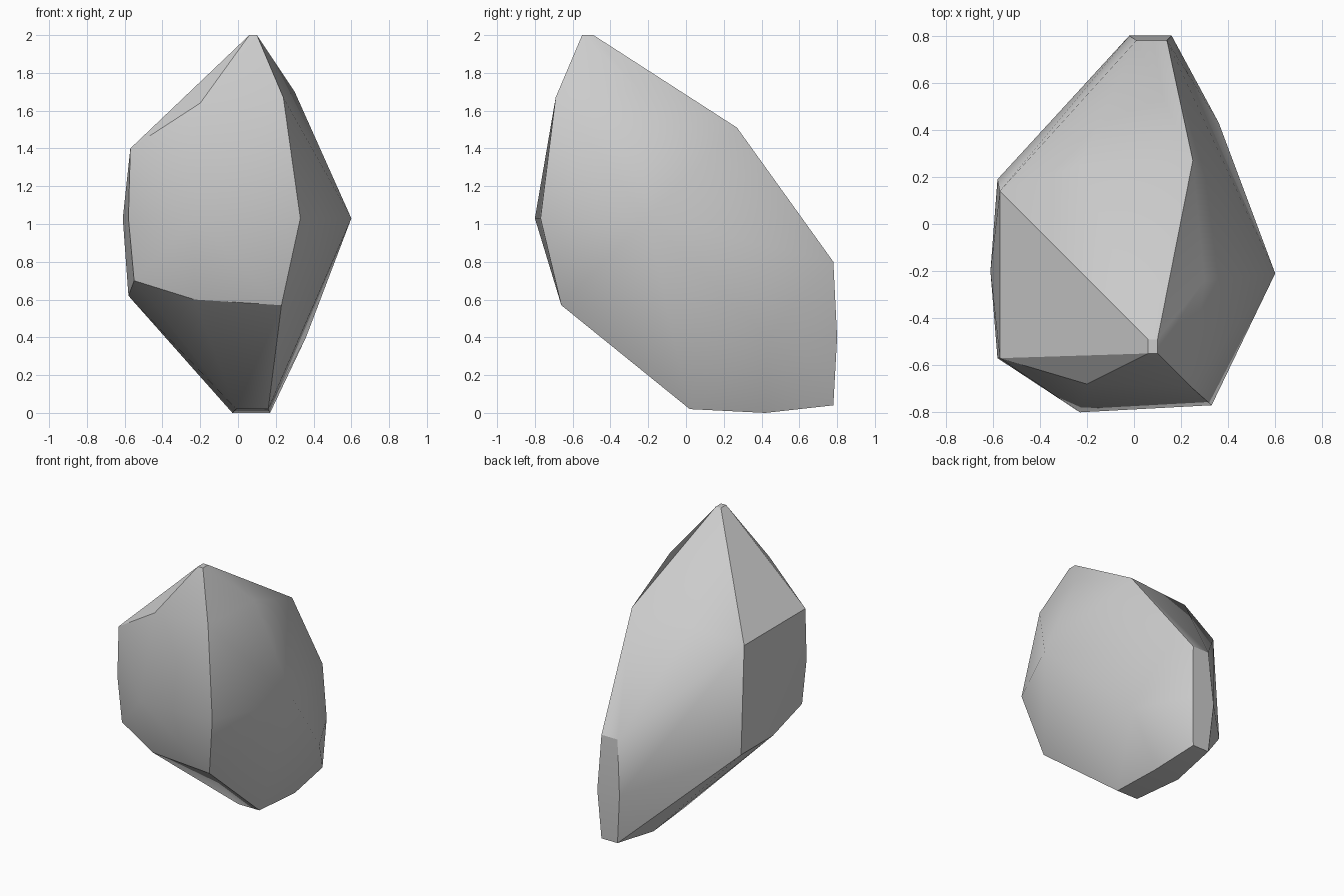
import bpy
import bmesh
import math
from mathutils import Vector

default_cube = bpy.data.objects.get("Cube")
if default_cube:
    bpy.data.objects.remove(default_cube, do_unlink=True)

UNIT = 0.01  # corner positions are written in hundredths


def make_material(name, color):
    material = bpy.data.materials.new(name)
    material.use_nodes = True
    material.diffuse_color = color
    shader = material.node_tree.nodes["Principled BSDF"]
    shader.inputs["Base Color"].default_value = color
    return material


def strip(x_left, x_right, y, z):
    """Two corners at the ends of a short horizontal edge."""
    return [(x_left, y, z), (x_right, y, z)]


# Small cut at the peak
peak = strip(6, 10, -55, 200) + strip(6, 10, -49, 200)

# Upper shoulders, from the front round to the back
shoulders = [(24, -69, 167), (30, -24, 170), (25, 27, 151),
             (-23, 25, 149), (-20, -68, 164)]

# Widest belt: the right corner and the front ridge
belt = [(60, -21, 103), (33, -77, 103), (-23, -80, 103)]

# Steep left facet, slightly bowed around its middle
left_facet = [(-57, -57, 140), (-57, 14, 140), (-61, -20, 103), (-58, -57, 103),
              (-55, -56, 70), (-58, -18, 62), (-58, 19, 62)]

# Lower flanks under the belt
flanks = [(23, -66, 57), (-23, -66, 60), (36, 43, 40)]

# Narrow chipped face at the back
back_chip = strip(1, 14, 78, 80) + strip(-2, 16, 80, 40) + strip(1, 14, 78, 4)

# Narrow base
base = strip(-3, 17, 42, 0) + strip(-1, 16, 2, 2)

# Wrap the corners in one chiselled convex stone
bm = bmesh.new()
for corner in peak + shoulders + belt + left_facet + flanks + back_chip + base:
    bm.verts.new(Vector(corner) * UNIT)
hull = bmesh.ops.convex_hull(bm, input=bm.verts)
unused = {item for key in ("geom_interior", "geom_unused") for item in hull[key]
          if isinstance(item, bmesh.types.BMVert)}
bmesh.ops.delete(bm, geom=list(unused), context="VERTS")
bmesh.ops.recalc_face_normals(bm, faces=bm.faces)

mesh = bpy.data.meshes.new("rock")
bm.to_mesh(mesh)
bm.free()
mesh.materials.append(make_material("stone_grey", (0.6, 0.6, 0.6, 1)))

rock = bpy.data.objects.new("rock", mesh)
bpy.context.collection.objects.link(rock)

# Soft shading across shallow bends, crisp edges between the main facets
bpy.ops.object.select_all(action="DESELECT")
rock.select_set(True)
bpy.context.view_layer.objects.active = rock
bpy.ops.object.shade_smooth_by_angle(angle=math.radians(30))
